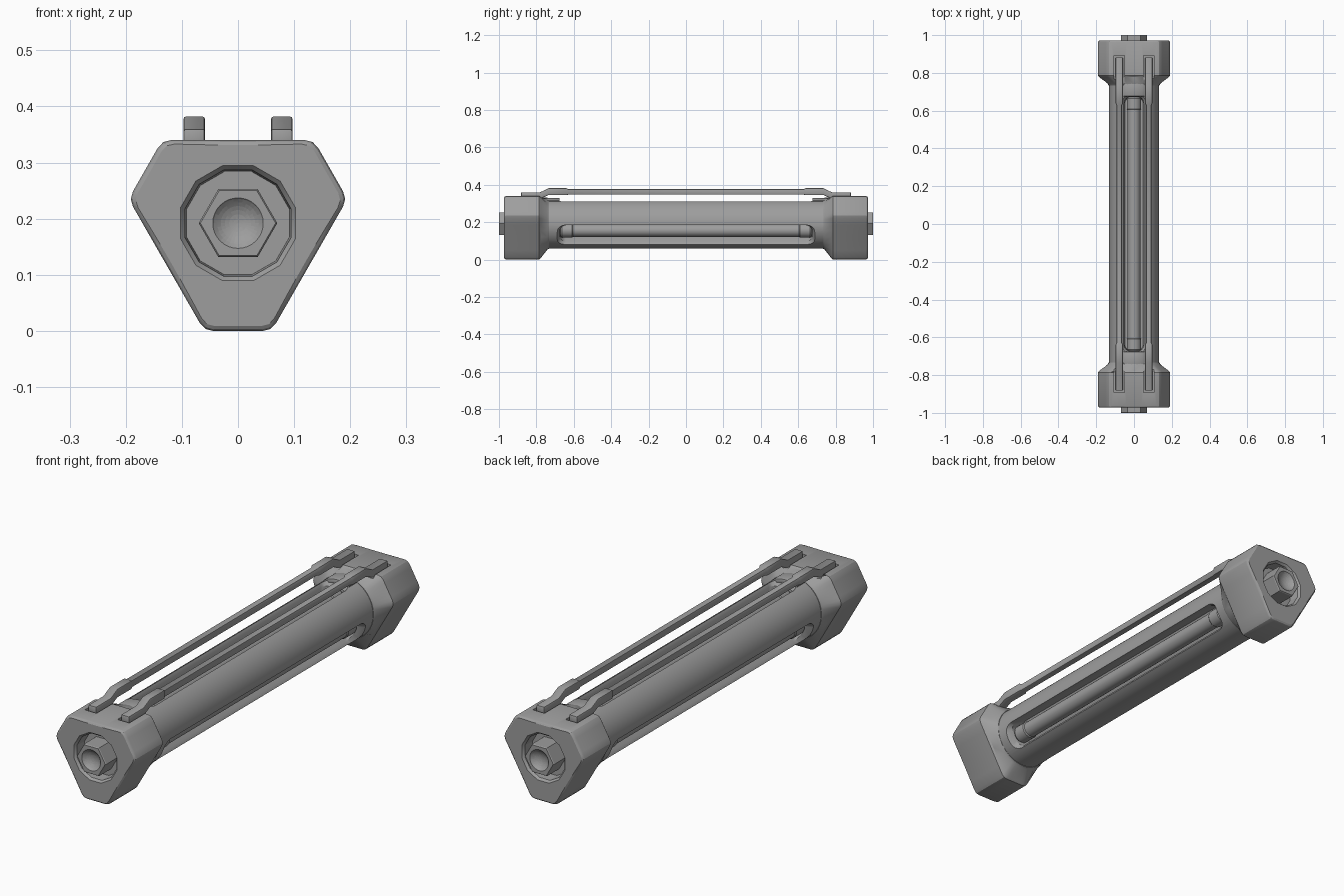
import bpy, bmesh
from math import sin, cos, pi, radians
from mathutils import Vector

if "Cube" in bpy.data.objects:
    bpy.data.objects.remove(bpy.data.objects["Cube"])

CZ = 0.192  # height of the long axis

# Dark grey finish shared by every part
grey = bpy.data.materials.new("dark_grey")
grey.diffuse_color = (0.34, 0.34, 0.34, 1)
grey.use_nodes = True
grey.node_tree.nodes["Principled BSDF"].inputs["Base Color"].default_value = grey.diffuse_color


def loft(name, rings, bevel=0.0, smooth=30):
    """Skin a closed solid through rings of equal point count."""
    bm = bmesh.new()
    rows = [[bm.verts.new(p) for p in r] for r in rings]
    n = len(rows[0])
    for a, b in zip(rows, rows[1:]):
        for i in range(n):
            bm.faces.new((a[i], a[(i + 1) % n], b[(i + 1) % n], b[i]))
    bm.faces.new(rows[0])
    bm.faces.new(rows[-1])
    bmesh.ops.recalc_face_normals(bm, faces=bm.faces)
    me = bpy.data.meshes.new(name)
    bm.to_mesh(me)
    bm.free()
    me.materials.append(grey)
    ob = bpy.data.objects.new(name, me)
    bpy.context.collection.objects.link(ob)
    select(ob)
    if bevel:
        m = ob.modifiers.new("bevel", 'BEVEL')
        m.width, m.segments, m.limit_method = bevel, 2, 'ANGLE'
        bpy.ops.object.modifier_apply(modifier=m.name)
    bpy.ops.object.shade_smooth_by_angle(angle=radians(smooth))
    return ob


def select(ob):
    bpy.ops.object.select_all(action='DESELECT')
    ob.select_set(True)
    bpy.context.view_layer.objects.active = ob


def cut(ob, cutter):
    select(ob)
    m = ob.modifiers.new("cut", 'BOOLEAN')
    m.operation, m.solver, m.object = 'DIFFERENCE', 'EXACT', cutter
    bpy.ops.object.modifier_apply(modifier=m.name)
    bpy.data.objects.remove(cutter)
    select(ob)
    bpy.ops.object.shade_smooth_by_angle(angle=radians(29))


def polar(ang, r, t, y):
    """Point r outward and t sideways from the axis, in direction ang."""
    return Vector((r * cos(ang) - t * sin(ang), y, CZ + r * sin(ang) + t * cos(ang)))


def circle(n, r, y, off=0.0, ang=0.0, dist=0.0):
    c = polar(ang, dist, 0, y)
    return [c + Vector((r * cos(off + 2 * pi * i / n), 0, r * sin(off + 2 * pi * i / n)))
            for i in range(n)]


def turned(name, n, stations, off=0.0, ang=0.0, dist=0.0):
    return loft(name, [circle(n, r, y, off, ang, dist) for y, r in stations])


def box(name, x0, x1, y0, y1, z0, z1):
    return loft(name, [[(x0, y, z0), (x1, y, z0), (x1, y, z1), (x0, y, z1)] for y in (y0, y1)])


# Rounded, truncated-triangle outline of the end caps
corners = [Vector(c) for c in ((0.06, 0), (0.195, 0.235), (0.135, 0.34),
                               (-0.135, 0.34), (-0.195, 0.235), (-0.06, 0))]
outline = []
for i, c in enumerate(corners):
    p, q = corners[i - 1], corners[(i + 1) % 6]
    a, b = c + (p - c).normalized() * 0.016, c + (q - c).normalized() * 0.016
    e = q + (c - q).normalized() * 0.016
    outline += [a, (a + b + 2 * c) / 4]
    outline += [b.lerp(e, k / 6) for k in range(6)]


def cap_ring(y, inset=0.0):
    ring = []
    for p in outline:
        d = p - Vector((0, CZ))
        d = d * (1 - inset / d.length)
        ring.append((d.x, y, CZ + d.y))
    return ring


def round_ring(y, r):
    ring = []
    for p in outline:
        d = (p - Vector((0, CZ))).normalized() * r
        ring.append((d.x, y, CZ + d.y))
    return ring


# Body tube with three long round-cornered slots
body = turned("body_tube", 64, [(-0.78, 0.132), (0.78, 0.132)])
slot_dirs = [radians(a) for a in (90, 210, 330)]
for ang in slot_dirs:
    rings = []
    for r, w, e in ((0.045, 0.048, 0.672), (0.105, 0.052, 0.674), (0.15, 0.078, 0.70)):
        k = 0.035
        ring = []
        for sx, sy, start in ((1, 1, 0), (-1, 1, 1), (-1, -1, 2), (1, -1, 3)):
            for j in range(7):
                f = (start + j / 6) * pi / 2
                ring.append(polar(ang, r, sx * (w - k) + k * cos(f), sy * (e - k) + k * sin(f)))
        rings.append(ring)
    cut(body, loft("slot_cutter", rings))

    # Rod lying in the slot, with slightly thicker ends
    turned("inner_rod", 24, [(-0.672, 0.032), (-0.664, 0.038), (-0.61, 0.038), (-0.605, 0.034),
                             (0.605, 0.034), (0.61, 0.038), (0.664, 0.038), (0.672, 0.032)],
           ang=ang, dist=0.072)

for s, side in ((-1, "front"), (1, "back")):
    # Curved lip closing the end of the top slot
    prof = [(r, f) for r, fs in ((0.138, range(-4, 5)), (0.12, range(4, -5, -1))) for f in fs]
    loft(side + "_slot_lip", [[polar(pi / 2 + f * 0.108, r, 0, s * y) for r, f in prof]
                              for y in (0.676, 0.75)], bevel=0.003)

    # End cap with tapered neck and twelve-sided recess
    cap = loft(side + "_end_cap", [round_ring(s * 0.732, 0.134), round_ring(s * 0.742, 0.139),
                                   cap_ring(s * 0.778, 0.006), cap_ring(s * 0.785),
                                   cap_ring(s * 0.962), cap_ring(s * 0.968, 0.003),
                                   cap_ring(s * 0.972, 0.009)])
    cut(cap, turned("recess_cutter", 12, [(s * 0.915, 0.095), (s * 0.962, 0.098),
                                          (s * 0.973, 0.107), (s * 1.0, 0.107)], off=pi / 12))
    for x in (-0.078, 0.078):
        cut(cap, box("seat_cutter", x - 0.028, x + 0.028, s * 0.70, s * 0.892, 0.327, 0.36))

    # Hex bolt with dished face
    bolt = turned(side + "_hex_bolt", 6, [(s * 0.90, 0.070), (s * 0.996, 0.070), (s * 1.0, 0.067)])
    bpy.ops.mesh.primitive_uv_sphere_add(segments=32, ring_count=24, radius=0.061,
                                         location=(0, s * 1.041, CZ), rotation=(pi / 2, 0, 0))
    dish = bpy.context.object
    dish.data.materials.append(grey)
    cut(bolt, dish)

# Two rails along the top, seated in the caps
half = [(0.882, 0.325, 0.36, 0.019), (0.78, 0.325, 0.36, 0.019), (0.735, 0.345, 0.382, 0.019),
        (0.64, 0.345, 0.382, 0.019), (0.63, 0.347, 0.377, 0.014)]
stations = [(-y, a, b, w) for y, a, b, w in half] + half[::-1]
for x, side in ((-0.078, "left"), (0.078, "right")):
    loft(side + "_top_rail", [[(x - w, y, a), (x + w, y, a), (x + w, y, b), (x - w, y, b)]
                              for y, a, b, w in stations], bevel=0.004)
